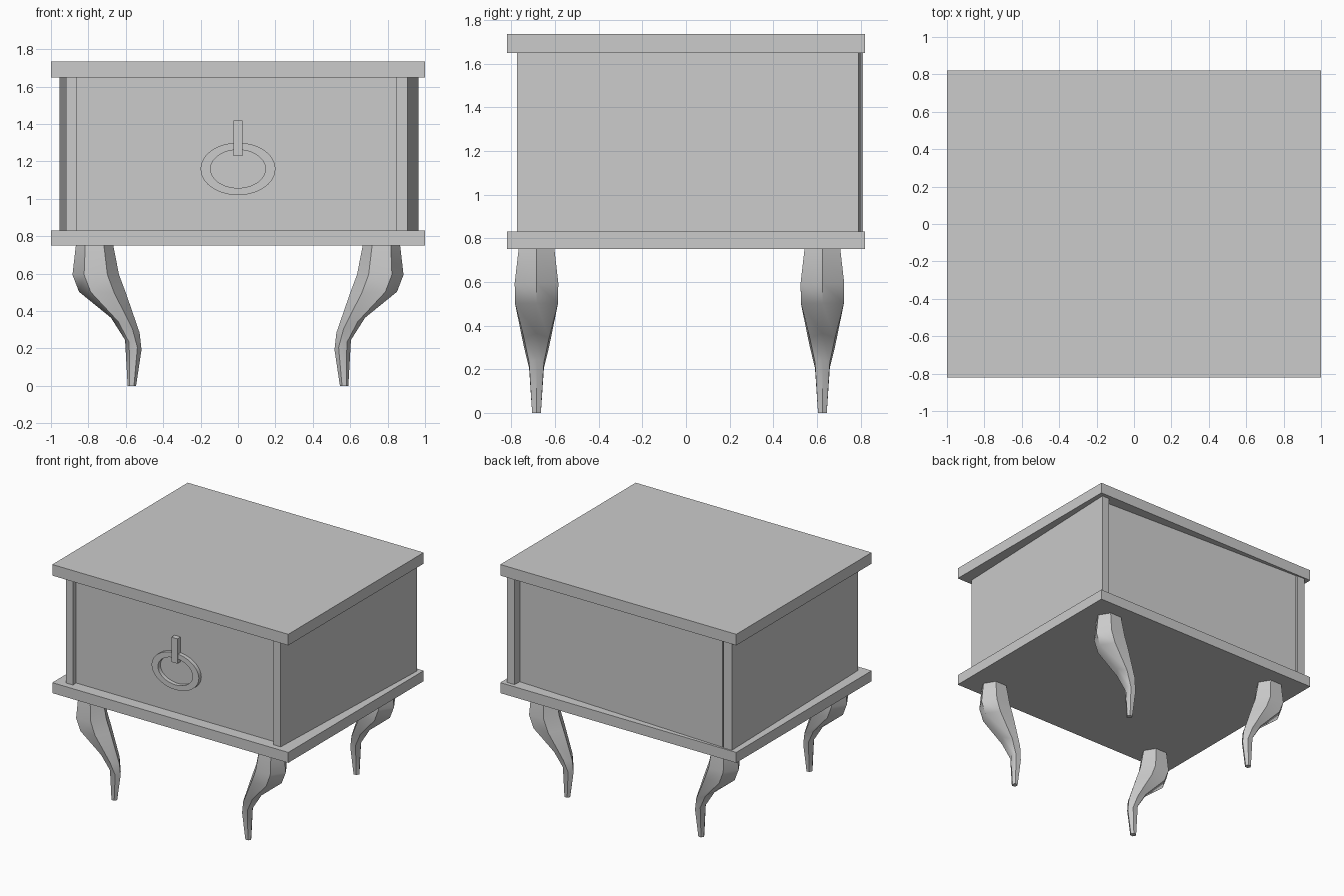
import bpy
import bmesh
import math

cube = bpy.data.objects.get("Cube")
if cube:
    bpy.data.objects.remove(cube, do_unlink=True)

# Single plain grey
GREY = (0.6, 0.6, 0.6, 1.0)
grey = bpy.data.materials.new("plain grey")
grey.use_nodes = True
grey.diffuse_color = GREY
grey.node_tree.nodes["Principled BSDF"].inputs["Base Color"].default_value = GREY


def finish(name, bm):
    bmesh.ops.recalc_face_normals(bm, faces=bm.faces[:])
    mesh = bpy.data.meshes.new(name)
    bm.to_mesh(mesh)
    bm.free()
    mesh.materials.append(grey)
    obj = bpy.data.objects.new(name, mesh)
    bpy.context.collection.objects.link(obj)
    return obj


def smooth(obj, angle):
    bpy.ops.object.select_all(action="DESELECT")
    obj.select_set(True)
    bpy.context.view_layer.objects.active = obj
    bpy.ops.object.shade_smooth_by_angle(angle=math.radians(angle))


def prism(name, plan, z0, z1):
    """Upright block with the given plan outline."""
    bm = bmesh.new()
    base = bm.faces.new([bm.verts.new((x, y, z0)) for x, y in plan])
    new = bmesh.ops.extrude_face_region(bm, geom=[base])["geom"]
    top = [v for v in new if isinstance(v, bmesh.types.BMVert)]
    bmesh.ops.translate(bm, verts=top, vec=(0, 0, z1 - z0))
    return finish(name, bm)


def rect(x0, x1, y0, y1):
    return [(x0, y0), (x1, y0), (x1, y1), (x0, y1)]


# Overhanging top and base boards
BASE_Z, FLOOR, CEIL, TOP_Z = 0.75, 0.83, 1.65, 1.735
slab = rect(-1, 1, -0.82, 0.82)
prism("top_board", slab, CEIL, TOP_Z)
prism("base_board", slab, BASE_Z, FLOOR)

# Side walls splay outwards towards the back
prism("left_wall", [(0.845, -0.775), (0.905, -0.775), (0.965, 0.79), (0.9, 0.79)], FLOOR, CEIL)
prism("right_wall", [(-0.92, -0.77), (-0.86, -0.77), (-0.885, 0.81), (-0.955, 0.81)], FLOOR, CEIL)

# Recessed drawer front and slightly skewed back panel
FRONT = -0.73
prism("drawer_front", rect(-0.862, 0.85, FRONT, FRONT + 0.06), FLOOR, CEIL)
prism("back_panel", [(-0.875, 0.75), (0.9, 0.67), (0.9, 0.73), (-0.875, 0.805)], FLOOR, CEIL)

# Pull handle: stem and flat oval ring
prism("handle_stem", rect(-0.025, 0.025, -0.77, FRONT + 0.01), 1.23, 1.42)


def oval_ring(name, cz, outer, inner, y0, y1, n=48):
    bm = bmesh.new()
    loops = []
    for (rx, rz), y in ((outer, y0), (outer, y1), (inner, y1), (inner, y0)):
        angles = [math.tau * i / n for i in range(n)]
        loops.append([bm.verts.new((rx * math.cos(a), y, cz + rz * math.sin(a))) for a in angles])
    for k in range(4):
        a, b = loops[k], loops[(k + 1) % 4]
        for i in range(n):
            j = (i + 1) % n
            bm.faces.new((a[i], a[j], b[j], b[i]))
    return finish(name, bm)


ring = oval_ring("handle_ring", 1.16, (0.2, 0.14), (0.147, 0.102), -0.76, FRONT + 0.01)
smooth(ring, 40)

# Hexagonal curved legs: inner x, z, outer x, z, half depth per section
SECTIONS = [
    (0.667, 0.75, 0.867, 0.75, 0.082),
    (0.636, 0.594, 0.885, 0.594, 0.1),
    (0.6, 0.498, 0.85, 0.503, 0.098),
    (0.526, 0.284, 0.679, 0.364, 0.058),
    (0.516, 0.193, 0.604, 0.246, 0.034),
    (0.545, 0, 0.59, 0, 0.02),
]
HEX = [(0, 0), (0.25, -1), (0.75, -1), (1, 0), (0.75, 1), (0.25, 1)]


def leg(name, side, cy):
    bm = bmesh.new()
    rings = []
    for xi, zi, xo, zo, depth in SECTIONS:
        rings.append([bm.verts.new((side * (xi + (xo - xi) * t), cy + depth * s, zi + (zo - zi) * t))
                      for t, s in HEX])
    for a, b in zip(rings, rings[1:]):
        for i in range(6):
            j = (i + 1) % 6
            bm.faces.new((a[i], a[j], b[j], b[i]))
    bm.faces.new(rings[0])
    bm.faces.new(rings[-1])
    smooth(finish(name, bm), 50)


for side, side_name in ((1, "left"), (-1, "right")):
    for cy, end_name in ((-0.685, "front"), (0.625, "back")):
        leg(f"{end_name}_{side_name}_leg", side, cy)
